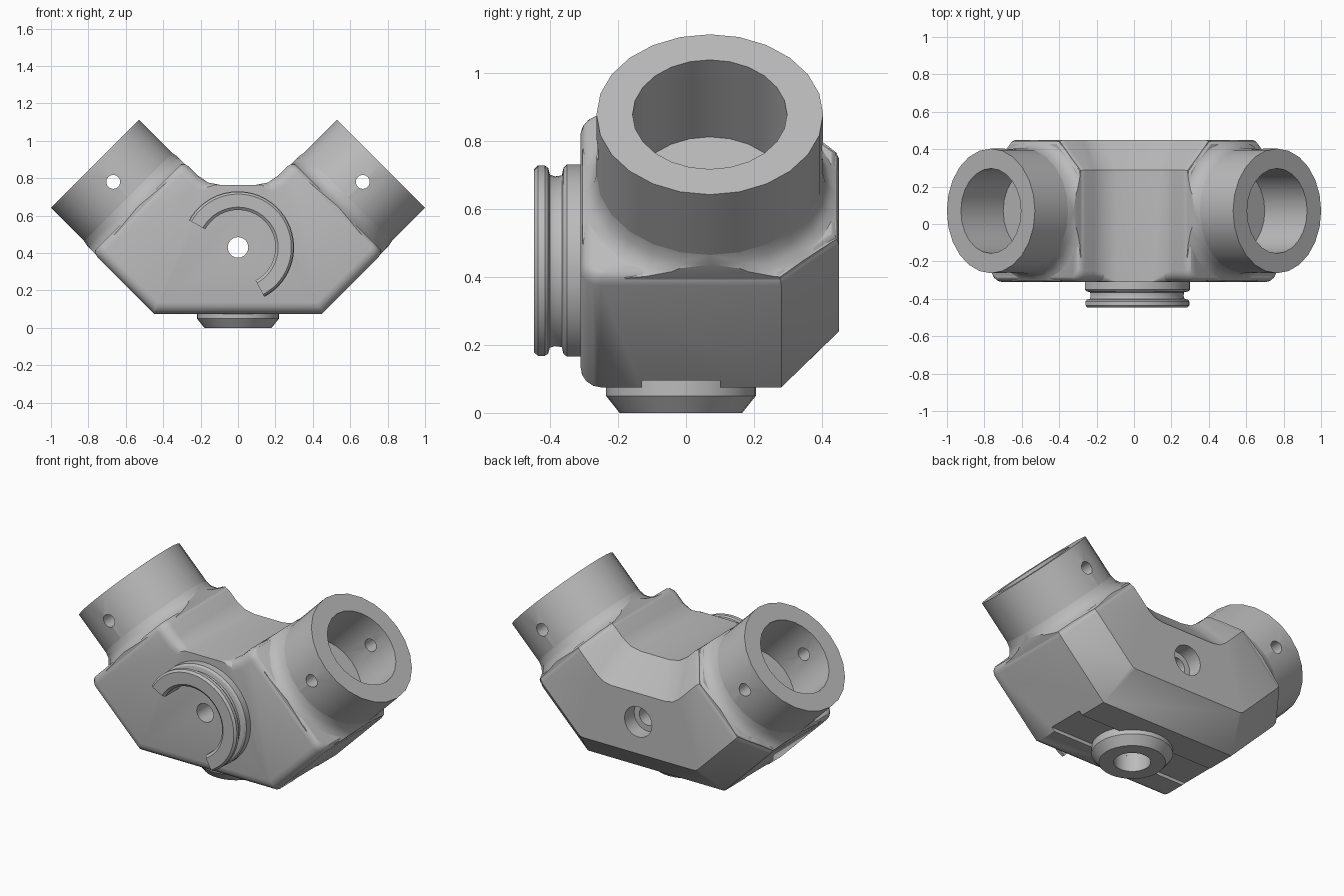
import bpy, bmesh
from math import sqrt, sin, cos, radians
from mathutils import Vector, Matrix

if "Cube" in bpy.data.objects:
    bpy.data.objects.remove(bpy.data.objects["Cube"])

metal = bpy.data.materials.new("grey_metal")
metal.use_nodes = True
metal.diffuse_color = (0.5, 0.5, 0.5, 1)
metal.node_tree.nodes["Principled BSDF"].inputs["Base Color"].default_value = (0.5, 0.5, 0.5, 1)


def finish(name, bm):
    bmesh.ops.remove_doubles(bm, verts=bm.verts, dist=1e-5)
    bmesh.ops.recalc_face_normals(bm, faces=bm.faces)
    mesh = bpy.data.meshes.new(name)
    bm.to_mesh(mesh)
    bm.free()
    ob = bpy.data.objects.new(name, mesh)
    mesh.materials.append(metal)
    bpy.context.collection.objects.link(ob)
    return ob


def skin(name, loops, closed):
    """Join a row of equal vertex loops into a solid."""
    bm = bmesh.new()
    rows = [[bm.verts.new(p) for p in loop] for loop in loops]
    n = len(rows[0])
    pairs = list(zip(rows, rows[1:])) + ([(rows[-1], rows[0])] if closed else [])
    for a, b in pairs:
        for i in range(n):
            j = (i + 1) % n
            bm.faces.new((a[i], a[j], b[j], b[i]))
    if not closed:
        bm.faces.new(rows[0])
        bm.faces.new(rows[-1])
    return finish(name, bm)


def lathe(name, profile, origin, axis, start=0, span=360, seg=24):
    """Turn a closed (radius, height) profile about an axis."""
    axis = Vector(axis).normalized()
    if abs(axis.y) > 0.9:
        rot = Matrix.Rotation(radians(90), 4, 'X')
    else:
        rot = axis.to_track_quat('Z', 'Y').to_matrix().to_4x4()
    m = Matrix.Translation(origin) @ rot
    full = span == 360
    loops = []
    for k in range(seg if full else seg + 1):
        a = radians(start + span * k / seg)
        loops.append([m @ Vector((r * cos(a), r * sin(a), h)) for r, h in profile])
    return skin(name, loops, full)


def rod(radius, h0, h1, origin, axis):
    return lathe("cutter", [(0, h0), (radius, h0), (radius, h1), (0, h1)], origin, axis)


def boolean(ob, cutter, op='DIFFERENCE'):
    mod = ob.modifiers.new("cut", 'BOOLEAN')
    mod.operation = op
    mod.solver = 'EXACT'
    mod.object = cutter
    bpy.context.view_layer.objects.active = ob
    bpy.ops.object.modifier_apply(modifier=mod.name)
    bpy.data.objects.remove(cutter)


# Body cross-section (depth, height across the arm)
BOT, TOP, FRONT, BACK = -0.265, 0.424, -0.31, 0.45
CY, CV, R2 = 0.07, 0.079, sqrt(2)


def fillet(y, v, dy, dv, r):
    steps = [radians(a) for a in (0, 22.5, 45, 67.5, 90)]
    return [(y + dy * r * (1 - sin(a)), v + dv * r * (1 - cos(a))) for a in steps]


lower = fillet(FRONT, BOT, 1, 1, 0.06)[::-1]
upper = fillet(FRONT, TOP, 1, -1, 0.06)
back = [(0.29, TOP), (BACK, 0.26), (BACK, -0.10), (0.28, BOT)]
section = upper[::-1] + back + lower[::-1]
sharp = [(FRONT, TOP)] * len(upper) + back + lower[::-1]


def arm(u, s, scale=1.0):
    pts = [(CY + (y - CY) * scale, CV + (v - CV) * scale) for y, v in section]
    return [Vector((s * (u - v) / R2, y, (u + v) / R2)) for y, v in pts]


def elbow(s):
    """Three loops that soften the inside of the bend."""
    inner, middle, outer = [], [], []
    for (y, v), (ys, vs) in zip(section, sharp):
        ease = 0.07 * (v - BOT) / (TOP - BOT)
        m = Vector((s * (0.34 - 0.414214 * v), y, v + 0.34))
        a = Vector((m.x - s * ease, ys, vs + 0.34))
        b = m + Vector((s, 0, 1)) * (ease / R2)
        inner.append(a)
        middle.append((a + m * 2 + b) / 4)
        outer.append(b)
    return [inner, middle, outer]


def half(s):
    return elbow(s) + [arm(0.795, s), arm(0.815, s, 0.985), arm(0.828, s, 0.965), arm(0.834, s, 0.94)]


body = skin("body", half(-1)[::-1] + half(1), False)

# Channel along the underside
bm = bmesh.new()
bmesh.ops.create_cube(bm, size=1, matrix=Matrix.Translation((0, -0.015, 0.045)) @ Matrix.Diagonal((2, 0.23, 0.1, 1)))
boolean(body, finish("cutter", bm))

# Centre bore, rear counterbore and underside bore
boolean(body, rod(0.055, -0.7, 0.7, (0, 0, 0.43), (0, -1, 0)))
boolean(body, rod(0.09, -0.6, -0.36, (0, 0, 0.43), (0, -1, 0)))
boolean(body, rod(0.10, -0.1, 0.15, (0, -0.015, 0), (0, 0, 1)))
parts = [body]

# Sockets with pin holes and flared roots
for side, s in (("left", 1), ("right", -1)):
    origin, axis = (-s * CV / R2, CY, CV / R2), (s, 0, 1)
    tube = lathe(side + "_socket", [(0, 0.7), (0.333, 0.7), (0.333, 1.161), (0.227, 1.161),
                                    (0.227, 0.841), (0, 0.841)], origin, axis)
    boolean(tube, rod(0.037, -0.7, 0.7, (s * 0.667, 0, 0.78), (0, -1, 0)))
    curve = [(0.333 + 0.09 * (1 - sin(radians(a))), 0.82 + 0.09 * (1 - cos(radians(a))))
             for a in (0, 22.5, 45, 67.5, 90)]
    flare = lathe(side + "_socket_root", [(0.29, 0.78), (0.423, 0.78)] + curve + [(0.29, 0.91)], origin, axis)
    boolean(flare, skin("cutter", [arm(0.6, s, 0.985), arm(1.1, s, 0.985)], False), 'INTERSECT')
    parts += [tube, flare]

# Hooked rim on the front
rim = [(0.2, 0.30), (0.30, 0.30), (0.30, 0.35), (0.29, 0.36), (0.268, 0.365), (0.265, 0.385), (0.27, 0.40),
       (0.29, 0.405), (0.297, 0.415), (0.297, 0.435), (0.285, 0.447), (0.215, 0.447), (0.2, 0.435)]
parts.append(lathe("front_rim", rim, (0, 0, 0.43), (0, -1, 0), -62, 213, 36))

# Foot boss underneath
parts.append(lathe("foot_boss", [(0.10, 0.0), (0.18, 0.0), (0.22, 0.05), (0.22, 0.1), (0.10, 0.1)],
                   (0, -0.015, 0), (0, 0, 1), seg=32))

for ob in bpy.context.selected_objects:
    ob.select_set(False)
for ob in parts:
    ob.select_set(True)
bpy.context.view_layer.objects.active = body
bpy.ops.object.shade_smooth_by_angle(angle=radians(28))
